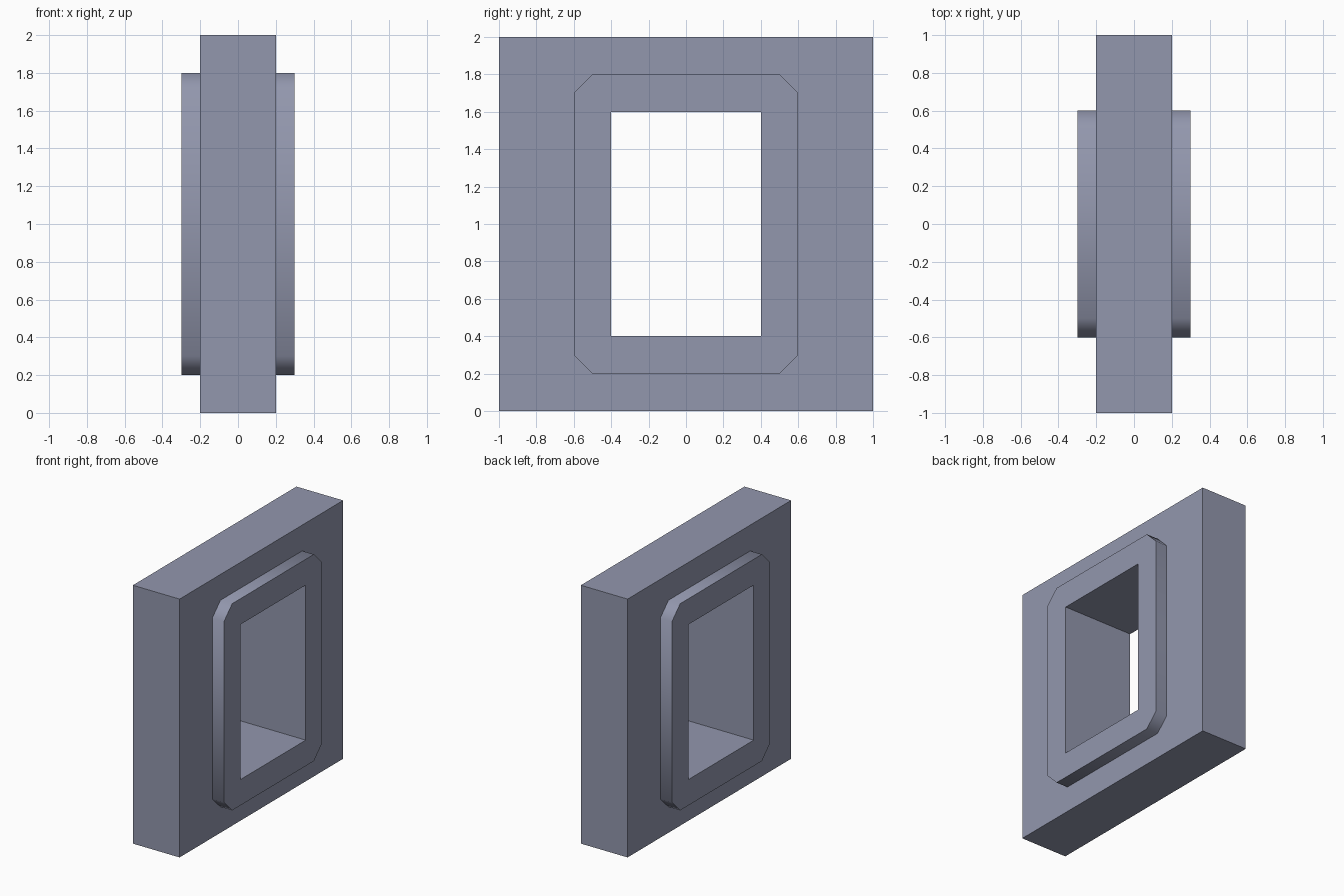
import bpy, bmesh, math

if "Cube" in bpy.data.objects:
    bpy.data.objects.remove(bpy.data.objects["Cube"])

# One grey-blue colour for the whole model
mat = bpy.data.materials.new("grey_blue")
mat.diffuse_color = (0.29, 0.31, 0.42, 1.0)
mat.use_nodes = True
mat.node_tree.nodes["Principled BSDF"].inputs["Base Color"].default_value = mat.diffuse_color


def outline(half_w, z0, z1, chamfer=0.0):
    """Rectangle in the YZ plane, optionally with cut corners."""
    corners = [(-1, z0, 1), (1, z0, 1), (1, z1, -1), (-1, z1, -1)]
    pts = []
    for i, (s, z, dz) in enumerate(corners):
        if chamfer == 0:
            pts.append((s * half_w, z))
            continue
        upright = (s * half_w, z + dz * chamfer)
        flat = (s * (half_w - chamfer), z)
        pts += [upright, flat] if i % 2 == 0 else [flat, upright]
    return pts


def ring(name, outer, inner, half_depth):
    """Solid plate with an opening, extruded along X."""
    bm = bmesh.new()
    caps = ([], [])
    for pts in (outer, inner):
        loops = [[bm.verts.new((x, y, z)) for y, z in pts]
                 for x in (-half_depth, half_depth)]
        n = len(pts)
        for i in range(n):
            j = (i + 1) % n
            bm.faces.new((loops[0][i], loops[0][j], loops[1][j], loops[1][i]))
            for cap, loop in zip(caps, loops):
                cap.append(bm.edges.get((loop[i], loop[j])))
    for cap, nx in zip(caps, (-1, 1)):
        bmesh.ops.triangle_fill(bm, use_beauty=True, edges=cap, normal=(nx, 0, 0))
    bmesh.ops.recalc_face_normals(bm, faces=bm.faces[:])
    mesh = bpy.data.meshes.new(name)
    bm.to_mesh(mesh)
    bm.free()
    mesh.materials.append(mat)
    ob = bpy.data.objects.new(name, mesh)
    bpy.context.collection.objects.link(ob)
    return ob


trim_outline = outline(0.6, 0.2, 1.8, 0.1)

# Square wall panel, opened to receive the trim
ring("wall_panel", outline(1.0, 0.0, 2.0), trim_outline, 0.2)

# Window trim with cut corners, standing proud on both sides
trim = ring("window_trim", trim_outline, outline(0.4, 0.4, 1.6), 0.3)
bpy.ops.object.select_all(action='DESELECT')
trim.select_set(True)
bpy.context.view_layer.objects.active = trim
bpy.ops.object.shade_smooth_by_angle(angle=math.radians(60))
